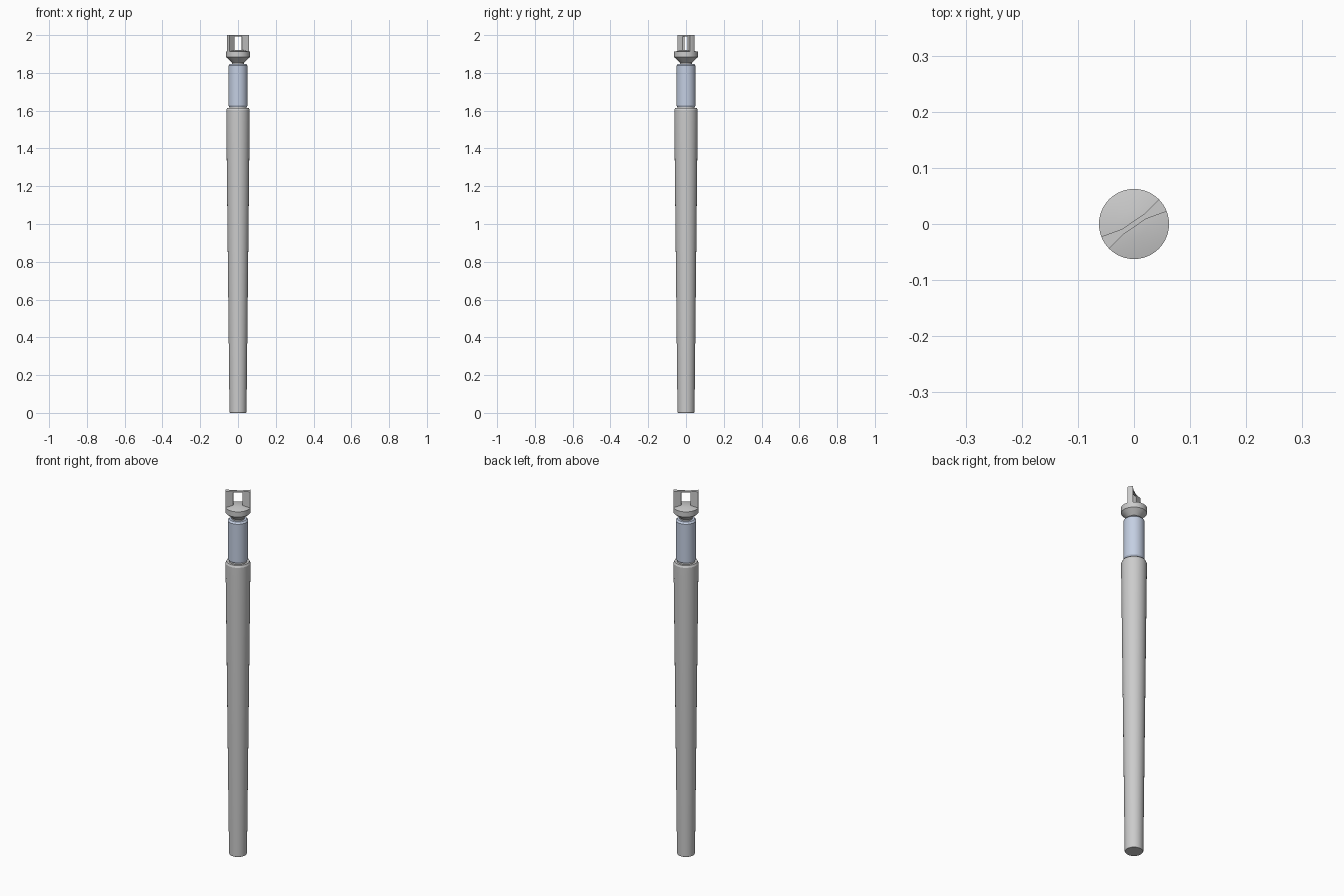
import bpy, bmesh, math

if "Cube" in bpy.data.objects:
    bpy.data.objects.remove(bpy.data.objects["Cube"])


def finish(name, bm, mat=None):
    bmesh.ops.recalc_face_normals(bm, faces=bm.faces)
    me = bpy.data.meshes.new(name)
    bm.to_mesh(me)
    bm.free()
    ob = bpy.data.objects.new(name, me)
    bpy.context.collection.objects.link(ob)
    if mat:
        me.materials.append(mat)
    bpy.ops.object.select_all(action='DESELECT')
    ob.select_set(True)
    bpy.context.view_layer.objects.active = ob
    bpy.ops.object.shade_smooth_by_angle(angle=math.radians(25))
    return ob


def lathe(name, profile, mat=None, seg=48):
    """Revolve (radius, z) points around z, closing both ends with flat caps."""
    bm = bmesh.new()
    rings = []
    for r, z in profile:
        rings.append([bm.verts.new((r * math.cos(2 * math.pi * i / seg),
                                    r * math.sin(2 * math.pi * i / seg), z))
                      for i in range(seg)])
    for a, b in zip(rings, rings[1:]):
        for i in range(seg):
            j = (i + 1) % seg
            bm.faces.new((a[i], a[j], b[j], b[i]))
    bm.faces.new(rings[0])
    bm.faces.new(rings[-1])
    return finish(name, bm, mat)


def prism(name, plan, z0, z1):
    bm = bmesh.new()
    low = [bm.verts.new((x, y, z0)) for x, y in plan]
    face = bm.faces.new(low)
    ext = bmesh.ops.extrude_face_region(bm, geom=[face])
    for v in ext['geom']:
        if isinstance(v, bmesh.types.BMVert):
            v.co.z = z1
    return finish(name, bm)


blue = bpy.data.materials.new("blue_grey")
blue.diffuse_color = (0.55, 0.62, 0.76, 1)
blue.use_nodes = True
blue.node_tree.nodes["Principled BSDF"].inputs["Base Color"].default_value = blue.diffuse_color

# Long tapered handle
lathe("handle", [(0.043, 0), (0.045, 0.004), (0.062, 1.56), (0.062, 1.603),
                 (0.057, 1.613)])

# Neck core joining the parts
lathe("neck", [(0.045, 1.60), (0.045, 1.63), (0.032, 1.64), (0.032, 1.87)])

# Coloured sleeve
lathe("sleeve", [(0.046, 1.62), (0.051, 1.628), (0.051, 1.838), (0.043, 1.847)], blue)

# Flared collar with a shallow cone on top
lathe("collar", [(0.032, 1.855), (0.0625, 1.883), (0.0625, 1.912), (0.024, 1.921)])

# Two wedge fins, opposite each other
R = 0.0625
arc = [(R * math.cos(math.radians(a)), R * math.sin(math.radians(a)))
       for a in (21, 27, 33, 39, 45)]
inner = [(0.019, 0.0185), (0.0215, 0.009)]
for side, s in (("right", 1), ("left", -1)):
    prism("fin_" + side, [(s * x, s * y) for x, y in inner + arc], 1.908, 2.0)

# Thin bridge joining the fins along the top
bridge = inner + [(-x, -y) for x, y in inner]
prism("bridge", bridge, 1.992, 2.0)
